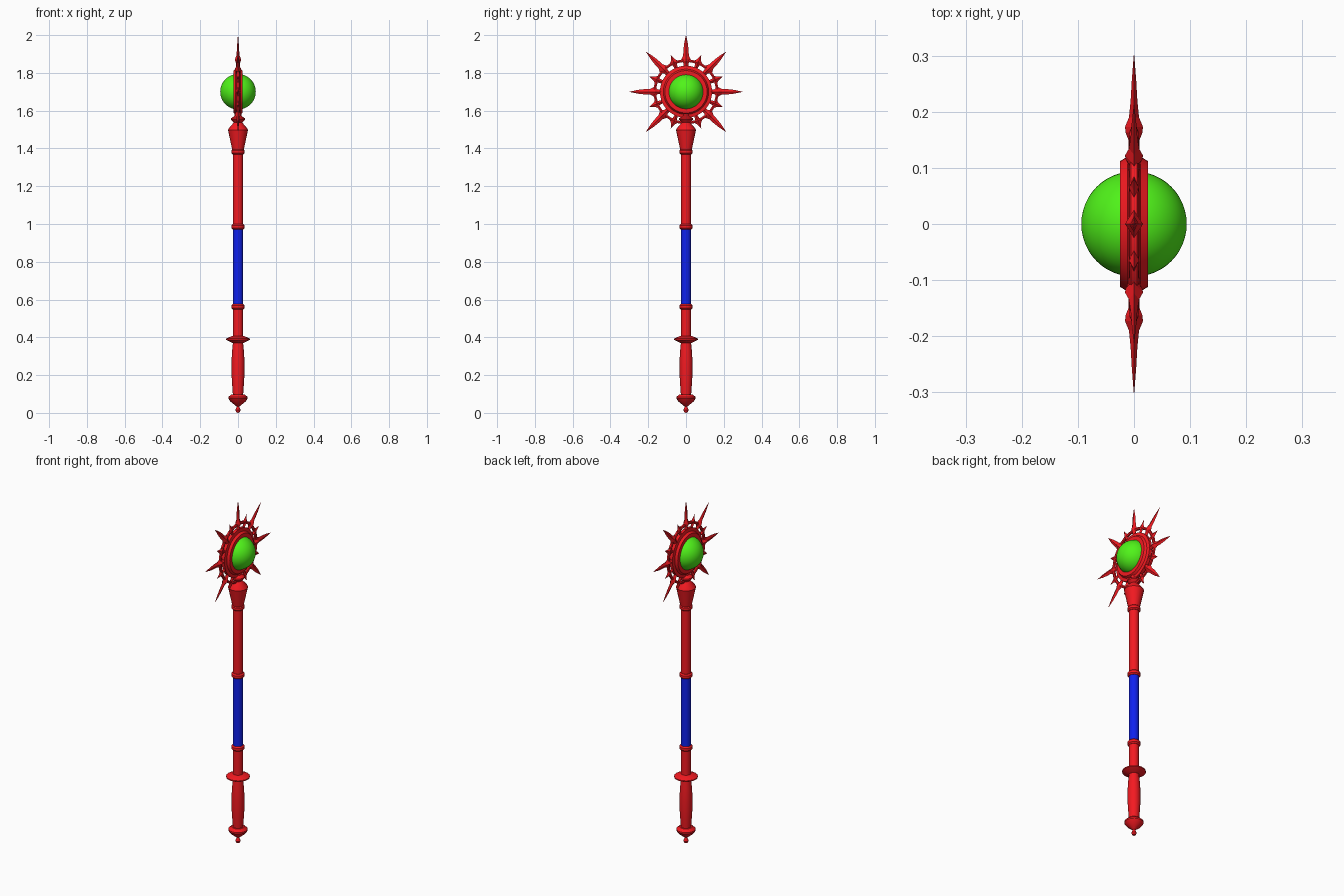
import bpy, bmesh, math
from mathutils import Matrix, Vector

if "Cube" in bpy.data.objects:
    bpy.data.objects.remove(bpy.data.objects["Cube"])

HEAD_Z = 1.70


def material(name, color):
    m = bpy.data.materials.new(name)
    m.diffuse_color = (*color, 1)
    m.use_nodes = True
    m.node_tree.nodes["Principled BSDF"].inputs["Base Color"].default_value = m.diffuse_color
    return m


RED = material("red", (0.9, 0.01, 0.015))
BLUE = material("blue", (0.005, 0.015, 0.85))
GREEN = material("green", (0.08, 0.9, 0.01))


def finish(bm, name, mat, smooth=None):
    bmesh.ops.remove_doubles(bm, verts=bm.verts, dist=1e-5)
    bmesh.ops.recalc_face_normals(bm, faces=bm.faces)
    me = bpy.data.meshes.new(name)
    bm.to_mesh(me)
    bm.free()
    me.materials.append(mat)
    ob = bpy.data.objects.new(name, me)
    bpy.context.collection.objects.link(ob)
    if smooth:
        bpy.ops.object.select_all(action='DESELECT')
        ob.select_set(True)
        bpy.context.view_layer.objects.active = ob
        bpy.ops.object.shade_smooth_by_angle(angle=math.radians(smooth))
    return ob


def lathe(name, profile, mat, sides=20, closed=False, matrix=None):
    """Spin (radius, height) points around z."""
    bm = bmesh.new()
    vs = [bm.verts.new((r, 0, z)) for r, z in profile]
    es = [bm.edges.new(p) for p in zip(vs, vs[1:])]
    if closed:
        es.append(bm.edges.new((vs[-1], vs[0])))
    bmesh.ops.spin(bm, geom=vs + es, cent=(0, 0, 0), axis=(0, 0, 1),
                   angle=2 * math.pi, steps=sides, use_duplicate=False)
    if matrix:
        bm.transform(matrix)
    return finish(bm, name, mat, 30)


def collar(name, z, r=0.035, h=0.014):
    lathe(name, [(0, z - h), (r - 0.007, z - h), (r, z - h * 0.5),
                 (r, z + h * 0.5), (r - 0.007, z + h), (0, z + h)], RED)


# Pommel with small ball tip
lathe("pommel", [(0, 0), (0.009, 0.003), (0.014, 0.014), (0.009, 0.027), (0.007, 0.034),
                 (0.02, 0.044), (0.04, 0.06), (0.051, 0.076), (0.051, 0.084),
                 (0.035, 0.098), (0, 0.098)], RED)
# Swelling grip
lathe("grip", [(0, 0.095), (0.027, 0.095), (0.031, 0.15), (0.034, 0.2), (0.034, 0.28),
               (0.031, 0.33), (0.027, 0.37), (0, 0.37)], RED)
# Thin guard disc
lathe("guard", [(0, 0.365), (0.03, 0.37), (0.063, 0.387), (0.063, 0.393),
                (0.03, 0.408), (0, 0.408)], RED)

# Shaft sections
for name, z0, z1, mat in (("lower_shaft", 0.40, 0.56, RED),
                          ("blue_wrap", 0.56, 0.985, BLUE),
                          ("upper_shaft", 0.985, 1.39, RED)):
    lathe(name, [(0, z0), (0.0265, z0), (0.0265, z1), (0, z1)], mat)
for i, z in enumerate((0.562, 0.985, 1.383)):
    collar(f"shaft_collar_{i}", z)

# Flared socket and neck under the head
lathe("socket", [(0, 1.39), (0.031, 1.395), (0.053, 1.498), (0.05, 1.505),
                 (0.02, 1.54), (0, 1.54)], RED)
lathe("neck", [(0, 1.53), (0.02, 1.535), (0.036, 1.552), (0.036, 1.56),
               (0.018, 1.572), (0.018, 1.6), (0, 1.6)], RED)

# Head: axis of revolution turned from z to x
TO_HEAD = Matrix.Translation((0, 0, HEAD_Z)) @ Matrix.Rotation(math.pi / 2, 4, 'Y')
lathe("head_ring", [(0.085, -0.025), (0.112, -0.025), (0.12, -0.012), (0.138, -0.009),
                    (0.138, 0.009), (0.12, 0.012), (0.112, 0.025), (0.085, 0.025)],
      RED, 48, True, TO_HEAD)
lathe("outer_band", [(0.158, -0.005), (0.165, -0.008), (0.172, -0.005),
                     (0.172, 0.005), (0.165, 0.008), (0.158, 0.005)],
      RED, 48, True, TO_HEAD)

# Green orb
bm = bmesh.new()
bmesh.ops.create_uvsphere(bm, u_segments=40, v_segments=24, radius=0.094)
bm.transform(TO_HEAD)
finish(bm, "orb", GREEN, 40)


def spike(bm, angle, sections):
    """Diamond-section blade; sections are (radius, half width, half thickness)."""
    rot = Matrix.Translation((0, 0, HEAD_Z)) @ Matrix.Rotation(angle, 4, 'X')
    rings = [[bm.verts.new(rot @ Vector(c)) for c in
              ((t, 0, r), (0, w, r), (-t, 0, r), (0, -w, r))] for r, w, t in sections]
    for a, b in zip(rings, rings[1:]):
        for i in range(4):
            j = (i + 1) % 4
            bm.faces.new((a[i], a[j], b[j], b[i]))
    bm.faces.new(rings[0])
    bm.faces.new(rings[-1])


# Long rays every 45 degrees (the lowest one is replaced by the shaft)
bm = bmesh.new()
for k in range(8):
    if k != 4:
        spike(bm, k * math.pi / 4,
              [(0.125, 0.012, 0.01), (0.15, 0.013, 0.01), (0.163, 0.026, 0.015),
               (0.173, 0.024, 0.016), (0.19, 0.015, 0.009), (0.22, 0.014, 0.006),
               (0.255, 0.010, 0.004), (0.3, 0.0005, 0.0005)])
finish(bm, "long_rays", RED)

# Short forked rays between them
bm = bmesh.new()
for k in range(8):
    a = (k + 0.5) * math.pi / 4
    spike(bm, a, [(0.13, 0.008, 0.007), (0.158, 0.012, 0.009),
                  (0.172, 0.02, 0.009), (0.182, 0.011, 0.006), (0.21, 0.0005, 0.0005)])
finish(bm, "short_rays", RED)
